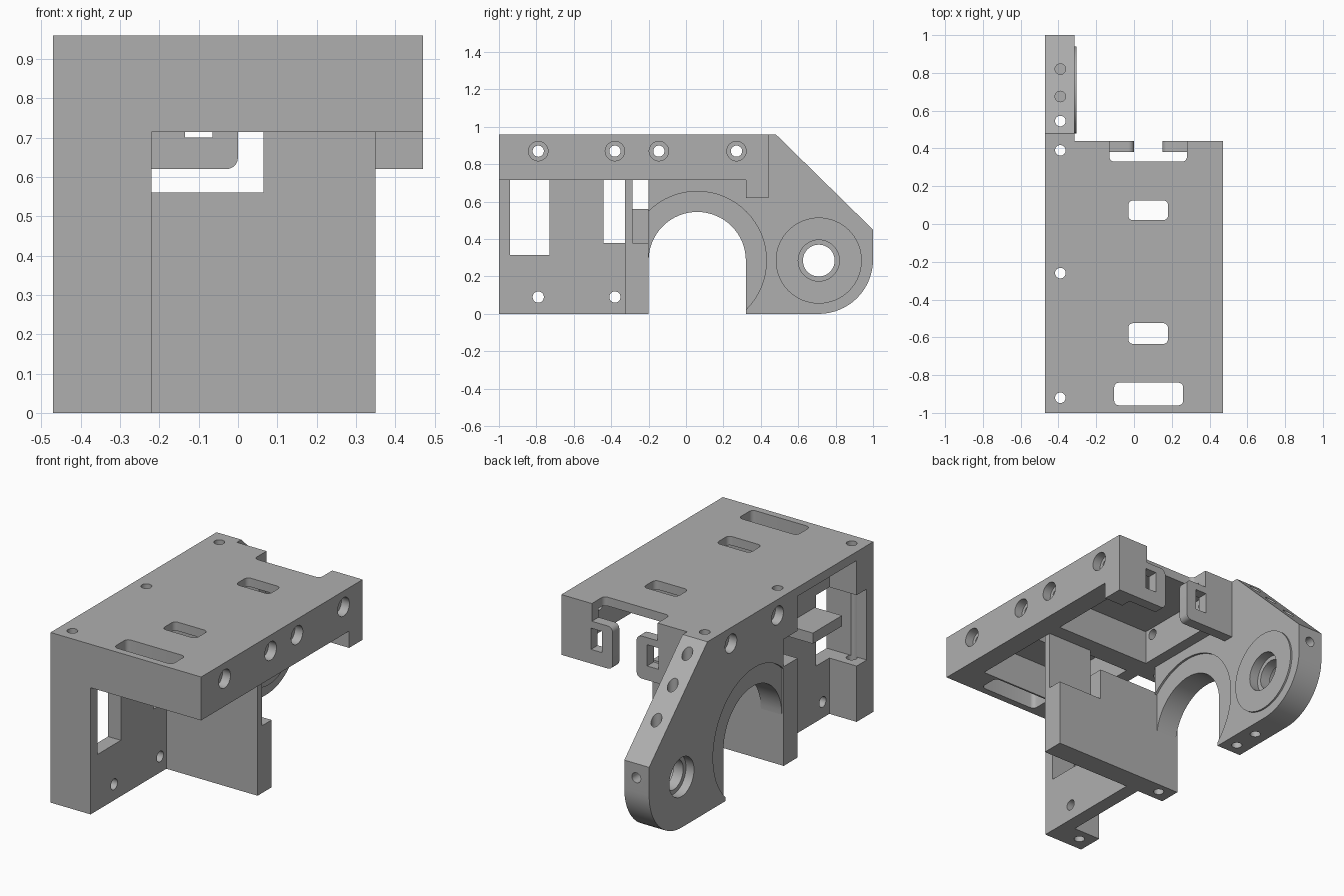
import bpy, bmesh, math
from mathutils import Matrix, Vector

if "Cube" in bpy.data.objects:
    bpy.data.objects.remove(bpy.data.objects["Cube"], do_unlink=True)

grey = bpy.data.materials.new("plain grey")
grey.use_nodes = True
GREY = (0.43, 0.43, 0.43, 1)
grey.diffuse_color = GREY
grey.node_tree.nodes["Principled BSDF"].inputs["Base Color"].default_value = GREY

parts, cutters = [], []


def finish(name, bm, store):
    bmesh.ops.recalc_face_normals(bm, faces=bm.faces)
    mesh = bpy.data.meshes.new(name)
    bm.to_mesh(mesh)
    bm.free()
    mesh.materials.append(grey)
    obj = bpy.data.objects.new(name, mesh)
    bpy.context.scene.collection.objects.link(obj)
    store.append(obj)
    return obj


def box(name, x, y, z, store=parts, round_axis=None, radius=0.025, keep=None):
    """Box from three ranges; edges along round_axis can be rounded."""
    bm = bmesh.new()
    bmesh.ops.create_cube(bm, size=1)
    for v in bm.verts:
        v.co = Vector([r[0] if c < 0 else r[1] for c, r in zip(v.co, (x, y, z))])
    if round_axis is not None:
        edges = [e for e in bm.edges
                 if abs((e.verts[0].co - e.verts[1].co).normalized()[round_axis]) > 0.9
                 and (keep is None or keep((e.verts[0].co + e.verts[1].co) / 2))]
        bmesh.ops.bevel(bm, geom=edges, offset=radius, segments=5, profile=0.5, affect='EDGES')
    return finish(name, bm, store)


def cylinder(name, axis, start, length, radius, store=cutters, sides=32):
    """Cylinder from a start point along a positive axis."""
    bm = bmesh.new()
    bmesh.ops.create_cone(bm, cap_ends=True, segments=sides, radius1=radius,
                          radius2=radius, depth=length)
    turn = {0: Matrix.Rotation(math.pi / 2, 4, 'Y'),
            1: Matrix.Rotation(math.pi / 2, 4, 'X'), 2: Matrix()}[axis]
    middle = Vector(start)
    middle[axis] += length / 2
    bm.transform(Matrix.Translation(middle) @ turn)
    return finish(name, bm, store)


def arc(cy, cz, r, a, b, n):
    angles = [math.radians(a + (b - a) * i / n) for i in range(n + 1)]
    return [(cy + r * math.cos(t), cz + r * math.sin(t)) for t in angles]


def extrude_side(name, outline, x0, x1):
    bm = bmesh.new()
    face = bm.faces.new([bm.verts.new((x0, y, z)) for y, z in outline])
    new = bmesh.ops.extrude_face_region(bm, geom=[face])["geom"]
    bmesh.ops.translate(bm, vec=(x1 - x0, 0, 0),
                        verts=[g for g in new if isinstance(g, bmesh.types.BMVert)])
    return finish(name, bm, parts)


L, R, TOP, BAND = -0.47, 0.47, 0.96, 0.715
SKIN, INNER, ARM = -0.30, -0.22, -0.315

# Top plate with its rails and beams
box("top_plate", (L, R), (-1, 0.44), (0.91, TOP))
box("left_rail", (0.35, R), (-1, 0.44), (BAND, 0.91))
box("left_rear_post", (0.35, R), (0.32, 0.44), (0.62, BAND))
box("front_beam", (INNER, 0.35), (-1, -0.83), (BAND, 0.91))
box("cross_beam", (ARM, 0.35), (-0.325, -0.2), (BAND, 0.91))
box("right_beam", (ARM, -0.25), (-0.2, 0.44), (BAND, 0.91))

# Right side wall with pockets open to the outside
box("side_skin", (SKIN, INNER), (-1, -0.325), (0, 0.91))
box("front_pillar", (L, SKIN), (-1, -0.94), (0, 0.91))
for label, z in (("lower", (0, 0.315)), ("upper", (BAND, 0.91))):
    box(label + "_screw_block", (L, SKIN), (-0.94, -0.85), z)
box("side_shelf", (L, SKIN), (-0.72, -0.46), (0.59, 0.65))
box("middle_column", (L, INNER), (-0.325, -0.2), (0, 0.56))

# Stepped partition wall
box("partition_base", (INNER, 0.35), (-0.325, -0.2), (0, 0.38))
box("partition_ledge", (INNER, 0.065), (-0.325, -0.2), (0.38, 0.56))
box("partition_upper", (0.065, 0.35), (-0.325, -0.285), (0.38, BAND))

# Rear tabs with a rounded lower corner
box("left_tab", (0.15, 0.35), (0.38, 0.44), (0.62, 0.86), round_axis=1, radius=0.03,
    keep=lambda c: c.x < 0.2)
box("right_tab", (ARM, 0), (0.38, 0.44), (0.62, 0.86), round_axis=1, radius=0.03,
    keep=lambda c: c.x > -0.1)
box("left_tab_root", (0.28, 0.35), (0.38, 0.44), (0.86, 0.91))
box("right_tab_root", (-0.25, -0.13), (0.38, 0.44), (0.86, 0.91))

# Arm plate with arch and rounded end
outline = ([(-0.325, BAND), (-0.325, TOP), (0.48, TOP), (1, 0.45)]
           + arc(0.71, 0.29, 0.29, 0, -90, 16) + [(0.32, 0)]
           + arc(0.06, 0.285, 0.26, 0, 180, 32) + [(-0.2, BAND)])
arm = extrude_side("arm_plate", outline, L, ARM)
cylinder("bearing_boss", 0, (ARM, 0.71, 0.285), 0.01, 0.23, parts, 64)

# Slots and windows
for x, y in (((-0.105, 0.26), (-0.96, -0.84)), ((-0.03, 0.18), (-0.635, -0.525)),
             ((-0.03, 0.18), (0.02, 0.125))):
    box("slot_cut", x, y, (0.6, 1.1), cutters, 2)
box("rear_notch_cut", (-0.13, 0.28), (0.33, 0.6), (0.865, 1.1), cutters, 2)
box("front_window_cut", (-0.4, 0), (-0.94, -0.73), (0.315, BAND), cutters)
box("rear_window_cut", (-0.4, 0), (-0.44, -0.3249), (0.38, BAND), cutters)
for x in (-0.135, 0.215):
    box("tab_window_cut", (x, x + 0.07), (0.3, 0.6), (0.70, 0.82), cutters)

# Cross drillings with counterbores
for y in (-0.79, -0.38, -0.145, 0.27):
    cylinder("cross_hole_cut", 0, (-0.6, y, 0.87), 1.2, 0.03)
    cylinder("left_counterbore_cut", 0, (0.42, y, 0.87), 0.2, 0.052)
    if y > -0.2:
        cylinder("right_counterbore_cut", 0, (-0.6, y, 0.87), 0.18, 0.052)
for y in (-0.79, -0.38):
    cylinder("wall_hole_cut", 0, (-0.35, y, 0.09), 0.3, 0.03)

# Vertical and end drillings
for y, z in ((-0.92, -0.1), (-0.26, -0.1), (0.39, -0.1), (0.545, -0.1), (0.675, 0.45), (0.82, 0.45)):
    cylinder("vertical_hole_cut", 2, (-0.39, y, z), 1.2, 0.028)
cylinder("end_hole_cut", 1, (-0.39, 0.86, 0.37), 0.3, 0.028)

# Stepped bearing bore
cylinder("bore_cut", 0, (-0.6, 0.71, 0.285), 0.5, 0.085, sides=48)
for x in (-0.6, -0.36):
    cylinder("bore_step_cut", 0, (x, 0.71, 0.285), 0.18, 0.11, sides=48)

# Shallow recess around the arch on both faces of the arm
for x in (L - 0.1, ARM - 0.012):
    cut = cylinder("arch_recess_cut", 0, (x, 0.06, 0.285), 0.112, 0.37, sides=64)
    cut["only"] = "arm_plate"


def bounds(o):
    cols = list(zip(*[v.co for v in o.data.vertices]))
    return [(min(c), max(c)) for c in cols]


# Cut every part with the cutters that reach it
for part in parts:
    pb = bounds(part)
    for cut in cutters:
        if cut.get("only", part.name) != part.name:
            continue
        if all(a[0] < b[1] and b[0] < a[1] for a, b in zip(pb, bounds(cut))):
            mod = part.modifiers.new("cut", 'BOOLEAN')
            mod.operation, mod.solver, mod.object = 'DIFFERENCE', 'EXACT', cut
graph = bpy.context.evaluated_depsgraph_get()
graph.update()
for part in parts:
    mesh = bpy.data.meshes.new_from_object(part.evaluated_get(graph))
    part.modifiers.clear()
    part.data = mesh
for cut in cutters:
    bpy.data.objects.remove(cut, do_unlink=True)

bpy.ops.object.select_all(action='DESELECT')
for part in parts:
    part.select_set(True)
bpy.context.view_layer.objects.active = arm
bpy.ops.object.shade_smooth_by_angle(angle=math.radians(30))
